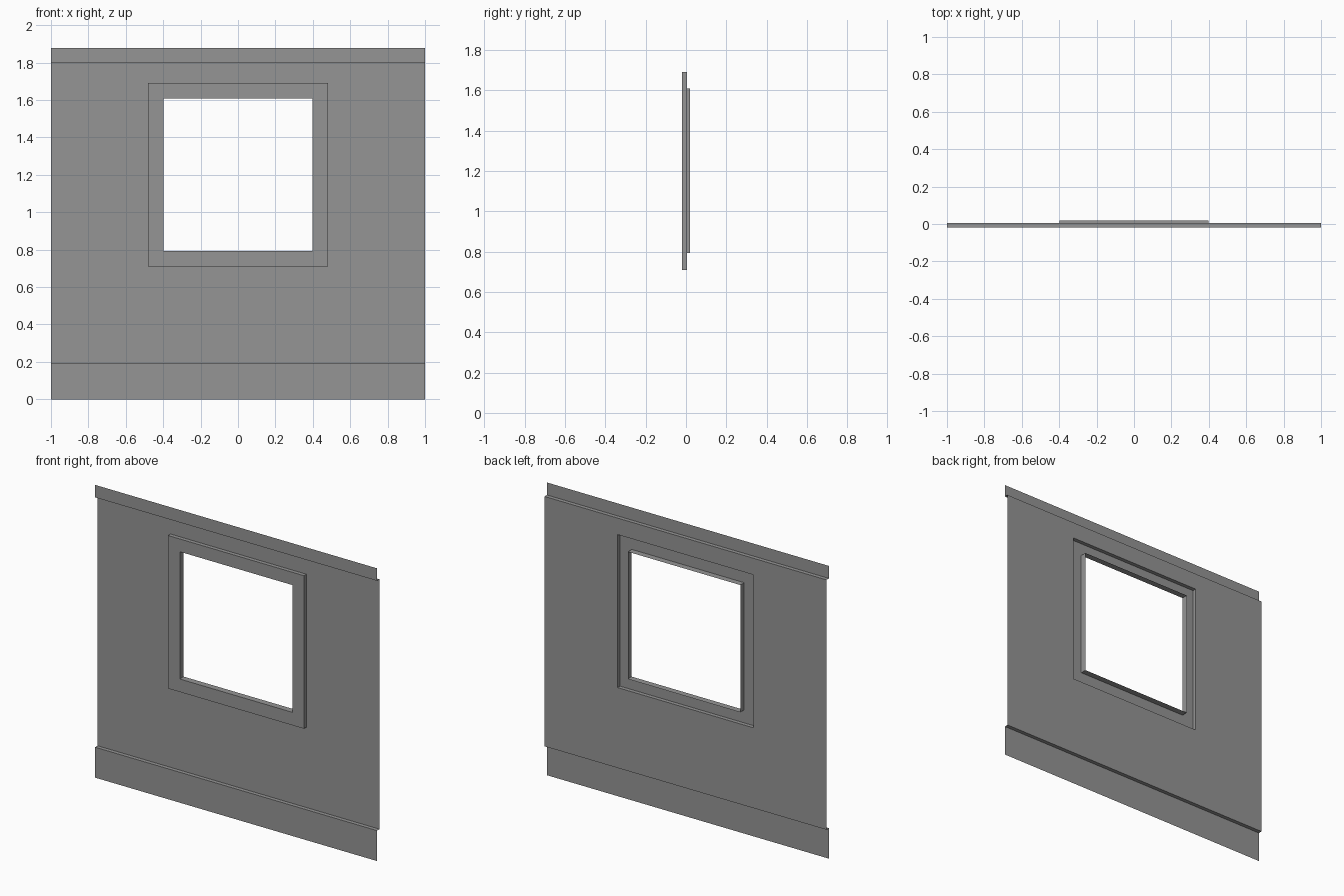
import bpy

if "Cube" in bpy.data.objects:
    bpy.data.objects.remove(bpy.data.objects["Cube"])

FRONT, PANEL, BACK = -0.02, 0.005, 0.02   # depth planes of the pressed sheet

# Dark grey paint for the whole wall
paint = bpy.data.materials.new("dark_grey")
paint.diffuse_color = (0.3, 0.3, 0.3, 1)
paint.use_nodes = True
paint.node_tree.nodes["Principled BSDF"].inputs["Base Color"].default_value = paint.diffuse_color


def add_mesh(name, verts, faces):
    mesh = bpy.data.meshes.new(name)
    mesh.from_pydata(verts, [], faces)
    mesh.materials.append(paint)
    mesh.update()
    obj = bpy.data.objects.new(name, mesh)
    bpy.context.collection.objects.link(obj)
    return obj


def rect_rings(name, rings):
    """Bridge successive rectangles given as (half_width, y, z_low, z_high)."""
    verts, faces = [], []
    for hw, y, lo, hi in rings:
        verts += [(-hw, y, lo), (hw, y, lo), (hw, y, hi), (-hw, y, hi)]
    for r in range(len(rings) - 1):
        for i in range(4):
            a, b = r * 4 + i, r * 4 + (i + 1) % 4
            faces.append((a, b, b + 4, a + 4))
    return add_mesh(name, verts, faces)


def strip(name, profile):
    """Sweep a (y, z) profile across the full wall width."""
    verts = [(x, y, z) for y, z in profile for x in (-1, 1)]
    faces = [(2 * i, 2 * i + 1, 2 * i + 3, 2 * i + 2)
             for i in range(len(profile) - 1)]
    return add_mesh(name, verts, faces)


# Main wall sheet with the window cut-out
rect_rings("wall_panel", [(1.0, PANEL, 0.195, 1.797),
                          (0.482, PANEL, 0.71, 1.691)])

# Window trim: raised border, then a reveal running out the back
rect_rings("window_frame", [(0.482, PANEL, 0.71, 1.691),
                            (0.482, FRONT, 0.71, 1.691),
                            (0.399, FRONT, 0.793, 1.609),
                            (0.399, BACK, 0.793, 1.609)])

# Skirting and top rail, each with its ledge back to the wall
strip("skirting", [(FRONT, 0), (FRONT, 0.195), (PANEL, 0.195)])
strip("top_rail", [(PANEL, 1.797), (FRONT, 1.797), (FRONT, 1.877)])
